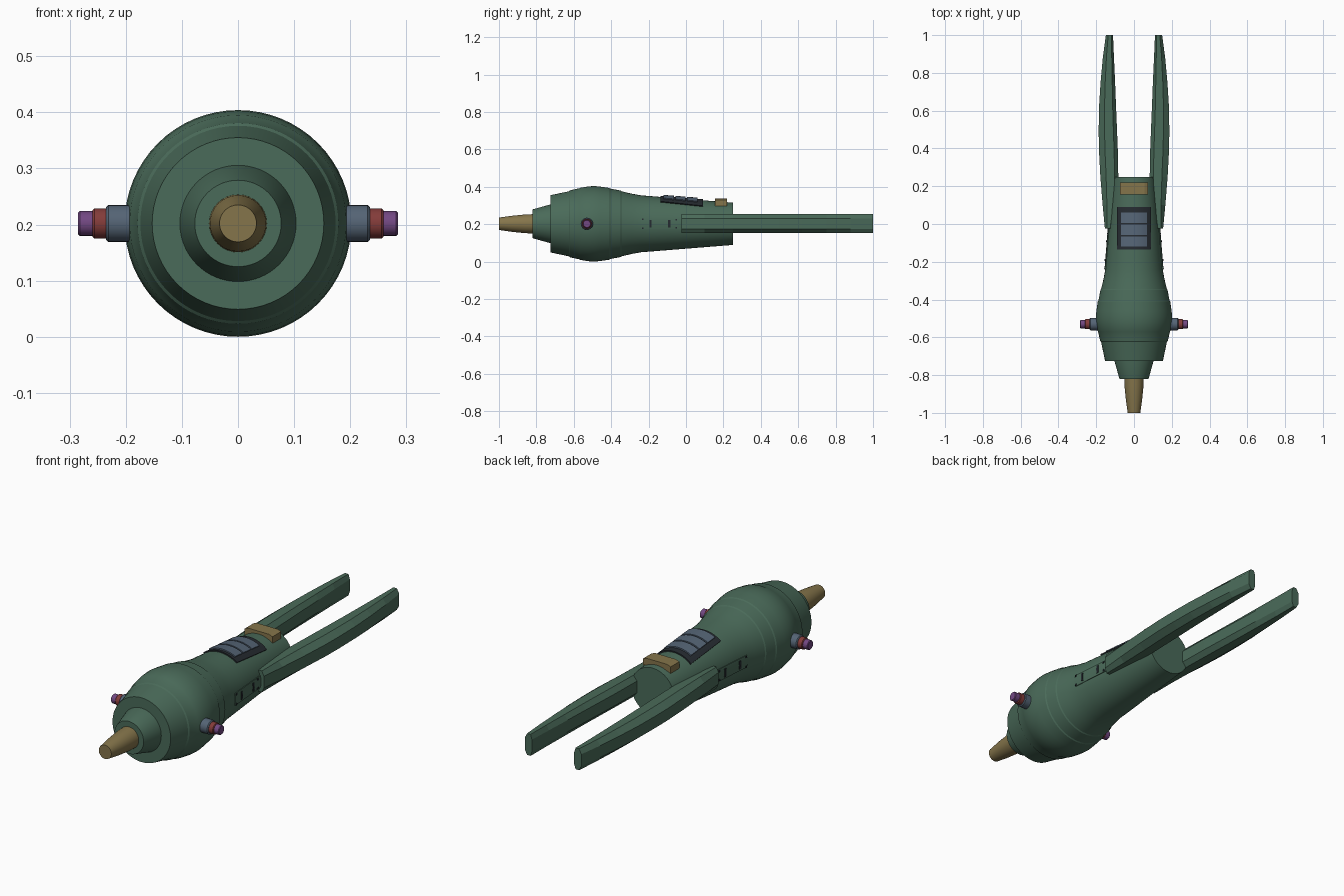
import bpy, bmesh, math
from mathutils import Vector

if "Cube" in bpy.data.objects:
    bpy.data.objects.remove(bpy.data.objects["Cube"])

ZC = 0.202  # height of the long axis


def mat(name, rgb):
    m = bpy.data.materials.new(name)
    m.diffuse_color = (*rgb, 1)
    m.use_nodes = True
    m.node_tree.nodes["Principled BSDF"].inputs["Base Color"].default_value = m.diffuse_color
    return m


GREEN = mat("hull green", (0.068, 0.145, 0.100))
TAN = mat("brass tan", (0.235, 0.178, 0.070))
SLATE = mat("slate blue", (0.090, 0.128, 0.178))
RED = mat("dull red", (0.230, 0.045, 0.042))
PURPLE = mat("purple", (0.170, 0.065, 0.225))
DARK = mat("charcoal", (0.019, 0.024, 0.030))


def finish(name, bm, material, smooth=True):
    bmesh.ops.recalc_face_normals(bm, faces=bm.faces)
    me = bpy.data.meshes.new(name)
    bm.to_mesh(me)
    bm.free()
    me.materials.append(material)
    ob = bpy.data.objects.new(name, me)
    bpy.context.collection.objects.link(ob)
    if smooth:
        bpy.ops.object.select_all(action='DESELECT')
        ob.select_set(True)
        bpy.context.view_layer.objects.active = ob
        bpy.ops.object.shade_smooth_by_angle(angle=math.radians(25))
    return ob


def skin(name, loops, material, smooth=True):
    """Bridge a series of equal closed loops and cap both ends."""
    bm = bmesh.new()
    rings = [[bm.verts.new(p) for p in loop] for loop in loops]
    n = len(rings[0])
    for a, b in zip(rings, rings[1:]):
        for i in range(n):
            j = (i + 1) % n
            bm.faces.new((a[i], a[j], b[j], b[i]))
    bm.faces.new(rings[0])
    bm.faces.new(rings[-1])
    return finish(name, bm, material, smooth)


def revolve(name, profile, material, n=64, axis='Y', y_at=0.0):
    """Profile of (position along axis, radius)."""
    loops = []
    for t, r in profile:
        loop = []
        for i in range(n):
            a = 2 * math.pi * i / n
            c, s = r * math.cos(a), r * math.sin(a)
            loop.append((c, t, ZC + s) if axis == 'Y' else (t, y_at + c, ZC + s))
        loops.append(loop)
    return skin(name, loops, material)


def hull_r(y):
    return 0.153 - 0.08 * (y + 0.25)


def curved_plate(name, y0, y1, half, turn, height, material, steps=10):
    """Plate wrapped on the rear hull; turn is its angle from straight up."""
    loops = []
    for i in range(steps + 1):
        w = half * (2 * i / steps - 1)
        loop = []
        for y, h in ((y0, -0.004), (y1, -0.004), (y1, height), (y0, height)):
            r = hull_r(y)
            a = turn + math.asin(w / r)
            loop.append(((r + h) * math.sin(a), y, ZC + (r + h) * math.cos(a)))
        loops.append(loop)
    return skin(name, loops, material)


# Main hull with small stepped bands, neck and nozzle
revolve("hull", [(-0.725, 0.153), (-0.625, 0.174), (-0.62, 0.179), (-0.57, 0.190),
                 (-0.565, 0.193), (-0.52, 0.200), (-0.49, 0.202), (-0.46, 0.199),
                 (-0.41, 0.192), (-0.405, 0.188), (-0.35, 0.178), (-0.345, 0.174),
                 (-0.29, 0.161), (-0.24, 0.152), (-0.18, 0.1474), (0.25, 0.113)], GREEN)
revolve("neck", [(-0.82, 0.077), (-0.72, 0.105), (-0.70, 0.105)], GREEN)
revolve("nozzle", [(-1.0, 0.033), (-0.93, 0.043), (-0.86, 0.050), (-0.80, 0.052)], TAN, 32)

# Top grille: dark frame with three raised slats
curved_plate("grille_frame", -0.135, 0.09, 0.086, 0, 0.006, DARK)
for k in range(3):
    y = -0.12 + 0.063 * k
    curved_plate(f"grille_slat_{k + 1}", y, y + 0.055, 0.064, 0, 0.012, SLATE)

# Tan block behind the grille, with slightly dropped ends
block = []
for x, z in ((-0.073, 0.329), (-0.055, 0.336), (0.055, 0.336), (0.073, 0.329)):
    block.append([(x, 0.155, z - 0.032), (x, 0.22, z - 0.032), (x, 0.22, z), (x, 0.155, z)])
skin("rear_block", block, TAN, False)

for side, s in (("left", -1), ("right", 1)):
    # Rear prong: (y, inner x, outer x)
    loops = []
    for y, xi, xo in ((-0.025, 0.120, 0.154), (0.1, 0.095, 0.166), (0.25, 0.083, 0.178),
                      (0.4, 0.086, 0.186), (0.5, 0.090, 0.187), (0.62, 0.095, 0.185),
                      (0.75, 0.100, 0.177), (0.88, 0.106, 0.165), (1.0, 0.111, 0.149)):
        d = xo - xi
        section = ((xi, 0.028), (xi + 0.2 * d, 0.051), (xo - 0.32 * d, 0.051), (xo, 0.028),
                   (xo, -0.028), (xo - 0.32 * d, -0.051), (xi + 0.2 * d, -0.051), (xi, -0.028))
        loops.append([(s * x, y, ZC + 0.001 + z) for x, z in section])
    skin(f"{side}_prong", loops, GREEN, False)

    # Side emitter in three stepped collars
    for part, m, prof in (
            ("base", SLATE, ((0.17, 0.033), (0.231, 0.033), (0.235, 0.029))),
            ("collar", RED, ((0.23, 0.027), (0.256, 0.027), (0.259, 0.024))),
            ("tip", PURPLE, ((0.255, 0.022), (0.282, 0.022), (0.285, 0.019)))):
        revolve(f"{side}_emitter_{part}", [(s * x, r) for x, r in prof], m, 24, 'X', -0.53)

    # Side hatch with dark slots and corner studs
    turn = s * math.pi / 2
    curved_plate(f"{side}_hatch", -0.24, -0.02, 0.028, turn, 0.004, GREEN, 4)
    for k, y in enumerate((-0.195, -0.095)):
        curved_plate(f"{side}_slot_{k + 1}", y, y + 0.011, 0.019, turn, 0.007, DARK, 2)
    for k, (y, t) in enumerate((y, t) for y in (-0.236, -0.055) for t in (-0.15, 0.15)):
        curved_plate(f"{side}_stud_{k + 1}", y, y + 0.008, 0.004, turn + t, 0.007, DARK, 2)
